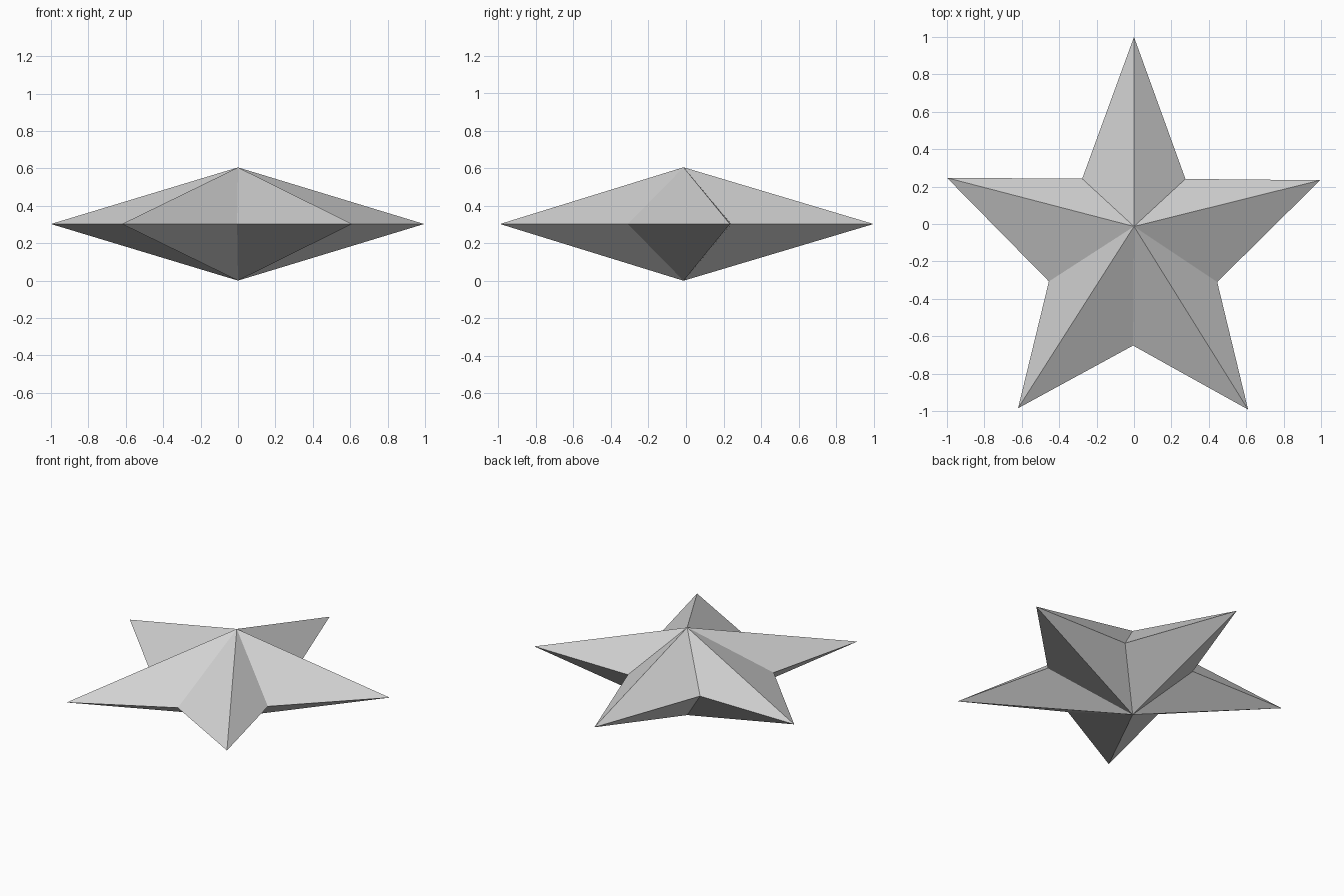
import bpy

if "Cube" in bpy.data.objects:
    bpy.data.objects.remove(bpy.data.objects["Cube"])

# Star outline, alternating tips and inner corners, counter-clockwise
OUTLINE = [
    (0.0, 1.0), (-0.277, 0.242), (-1.0, 0.247), (-0.455, -0.307),
    (-0.62, -0.985), (-0.005, -0.65), (0.61, -0.992), (0.445, -0.31),
    (0.995, 0.234), (0.275, 0.241),
]
CENTRE = (0.0, -0.013)
HEIGHT = 0.605

# Outline ring at mid height, plus a peak above and below
n = len(OUTLINE)
verts = [(x, y, HEIGHT / 2) for x, y in OUTLINE]
verts += [(*CENTRE, HEIGHT), (*CENTRE, 0.0)]
faces = []
for i in range(n):
    j = (i + 1) % n
    faces += [(i, j, n), (j, i, n + 1)]

mesh = bpy.data.meshes.new("star")
mesh.from_pydata(verts, [], faces)
mesh.update()

grey = bpy.data.materials.new("light grey")
grey.diffuse_color = (0.65, 0.65, 0.65, 1.0)
grey.use_nodes = True
grey.node_tree.nodes["Principled BSDF"].inputs["Base Color"].default_value = grey.diffuse_color
mesh.materials.append(grey)

star = bpy.data.objects.new("star", mesh)
bpy.context.collection.objects.link(star)
